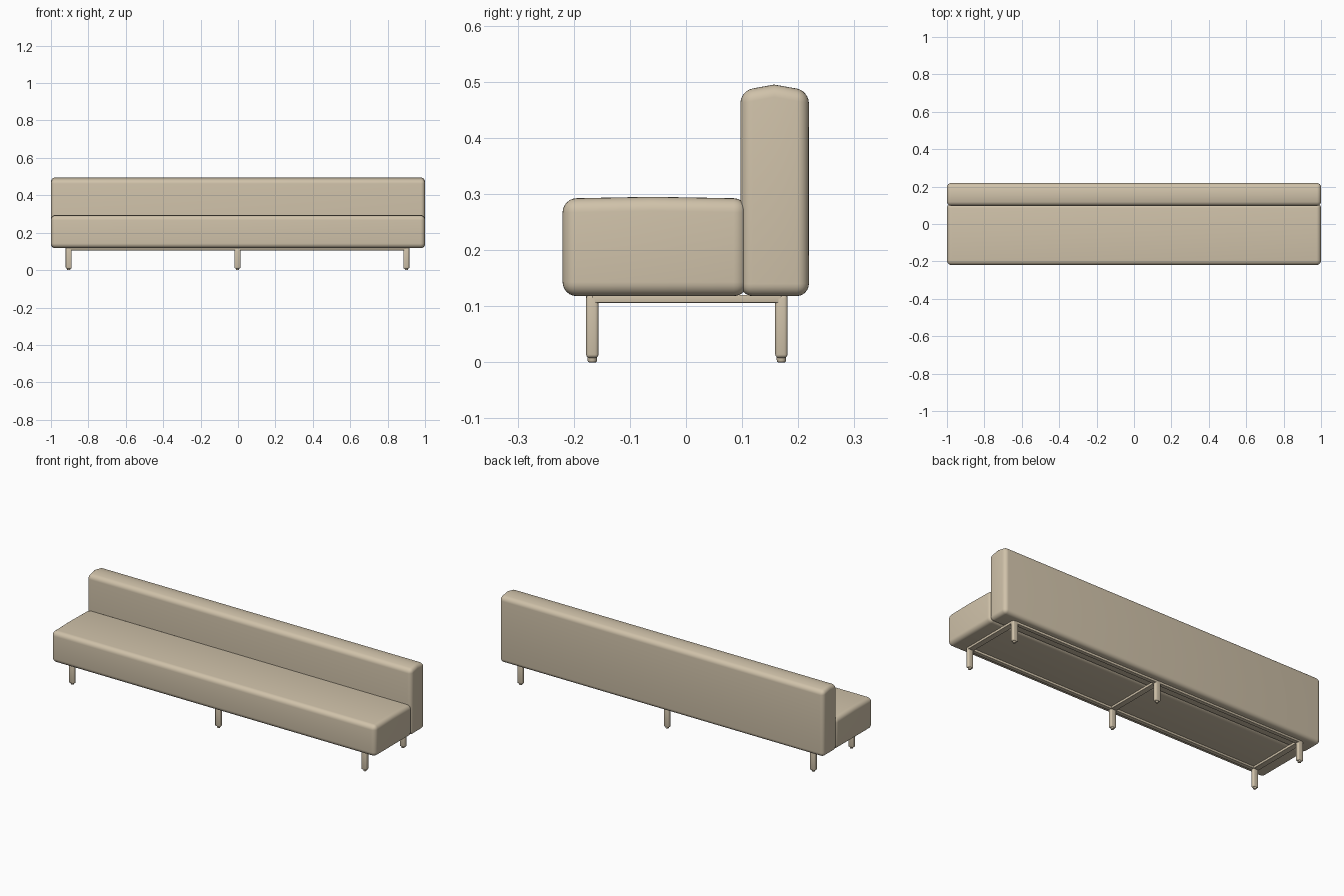
import bpy, bmesh

cube = bpy.data.objects.get("Cube")
if cube:
    bpy.data.objects.remove(cube, do_unlink=True)

fabric = bpy.data.materials.new("warm beige")
fabric.use_nodes = True
colour = (0.63, 0.54, 0.40, 1)
fabric.diffuse_color = colour
fabric.node_tree.nodes["Principled BSDF"].inputs["Base Color"].default_value = colour


def finish(name, bm, radius, segments):
    """Turn a bmesh into a softly bevelled, smooth-shaded object."""
    bmesh.ops.recalc_face_normals(bm, faces=bm.faces)
    mesh = bpy.data.meshes.new(name)
    bm.to_mesh(mesh)
    bm.free()
    mesh.materials.append(fabric)
    obj = bpy.data.objects.new(name, mesh)
    bpy.context.collection.objects.link(obj)
    bevel = obj.modifiers.new("Soft edges", "BEVEL")
    bevel.width = radius
    bevel.segments = segments
    bevel.limit_method = "ANGLE"
    bpy.ops.object.select_all(action="DESELECT")
    obj.select_set(True)
    bpy.context.view_layer.objects.active = obj
    bpy.ops.object.modifier_apply(modifier=bevel.name)
    bpy.ops.object.shade_smooth_by_angle()
    return obj


def cushion(name, profile, radius):
    """Run a side profile of (y, z) points along the full width."""
    bm = bmesh.new()
    face = bm.faces.new([bm.verts.new((-1, y, z)) for y, z in profile])
    result = bmesh.ops.extrude_face_region(bm, geom=[face])
    moved = [v for v in result["geom"] if isinstance(v, bmesh.types.BMVert)]
    bmesh.ops.translate(bm, verts=moved, vec=(2, 0, 0))
    return finish(name, bm, radius, 6)


def box(name, low, high, radius):
    bm = bmesh.new()
    bmesh.ops.create_cube(bm, size=1)
    for v in bm.verts:
        v.co = [h if c > 0 else l for c, l, h in zip(v.co, low, high)]
    return finish(name, bm, radius, 3)


# Upholstery: slightly crowned seat and domed backrest
cushion("seat", [(-0.22, 0.118), (0.11, 0.118), (0.11, 0.292),
                 (-0.06, 0.295), (-0.22, 0.292)], 0.025)
cushion("backrest", [(0.097, 0.118), (0.219, 0.118), (0.219, 0.484),
                     (0.157, 0.495), (0.097, 0.484)], 0.022)

# Legs with small round feet
LEG_X = {"right": -0.905, "middle": -0.003, "left": 0.9}
LEG_Y = {"front": -0.167, "back": 0.17}
HALF_X, HALF_Y = 0.016, 0.011
for side, x in LEG_X.items():
    for end, y in LEG_Y.items():
        box(f"{end}_{side}_leg", (x - HALF_X, y - HALF_Y, 0.008),
            (x + HALF_X, y + HALF_Y, 0.12), 0.006)
        bm = bmesh.new()
        bmesh.ops.create_cone(bm, cap_ends=True, segments=16,
                              radius1=0.008, radius2=0.009, depth=0.014)
        bmesh.ops.translate(bm, verts=bm.verts, vec=(x, y, 0.007))
        finish(f"{end}_{side}_foot", bm, 0.002, 2)

# Thin under-frame: two long rails and three cross bars
for end, y in LEG_Y.items():
    box(f"{end}_rail", (LEG_X["right"], y - HALF_Y, 0.106),
        (LEG_X["left"], y + HALF_Y, 0.12), 0.002)
for side, x in LEG_X.items():
    box(f"{side}_cross_bar", (x - HALF_X, LEG_Y["front"], 0.106),
        (x + HALF_X, LEG_Y["back"], 0.12), 0.002)
